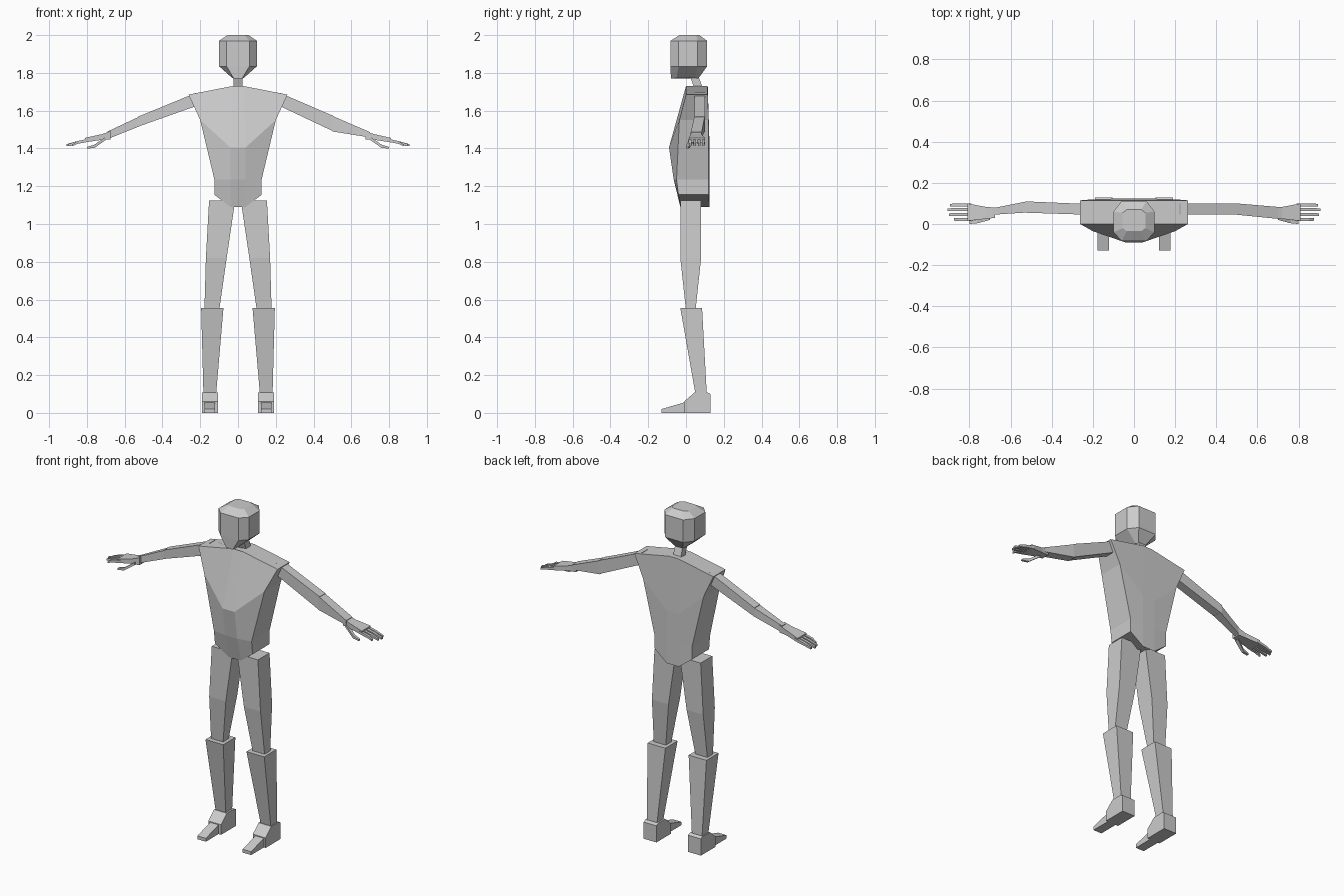
import bpy, bmesh

grey = bpy.data.materials.new("plain grey")
grey.diffuse_color = (0.6, 0.6, 0.6, 1)


def loft(name, rings):
    """Skin a list of equally long vertex loops and cap both ends."""
    bm = bmesh.new()
    loops = [[bm.verts.new(p) for p in ring] for ring in rings]
    n = len(loops[0])
    for a, b in zip(loops, loops[1:]):
        for i in range(n):
            j = (i + 1) % n
            bm.faces.new((a[i], a[j], b[j], b[i]))
    bm.faces.new(loops[0][::-1])
    bm.faces.new(loops[-1])
    bmesh.ops.recalc_face_normals(bm, faces=bm.faces)
    mesh = bpy.data.meshes.new(name)
    bm.to_mesh(mesh)
    bm.free()
    mesh.materials.append(grey)
    ob = bpy.data.objects.new(name, mesh)
    bpy.context.collection.objects.link(ob)


def upright(name, s, rows):
    """Four-sided limb; rows are z, x0, x1, y0, y1."""
    loft(name, [[(s * x0, y0, z), (s * x1, y0, z), (s * x1, y1, z), (s * x0, y1, z)]
                for z, x0, x1, y0, y1 in rows])


def sideways(name, s, rows):
    """Four-sided limb; rows are x, y0, y1, z0, z1."""
    loft(name, [[(s * x, y0, z0), (s * x, y1, z0), (s * x, y1, z1), (s * x, y0, z1)]
                for x, y0, y1, z0, z1 in rows])


def body_ring(mid, side, zm, zs, fm, fs, bm_, bs):
    """Eight points: middle and side pairs, front and back."""
    return [(-mid, fm, zm), (mid, fm, zm), (side, fs, zs), (side, bs, zs),
            (mid, bm_, zm), (-mid, bm_, zm), (-side, bs, zs), (-side, fs, zs)]


# Torso: shoulders, ribs, waist, hips
loft("torso", [
    body_ring(0.03, 0.262, 1.73, 1.685, 0.0, 0.0, 0.115, 0.115),
    body_ring(0.04, 0.20, 1.405, 1.55, -0.09, -0.035, 0.125, 0.12),
    body_ring(0.04, 0.125, 1.235, 1.235, -0.065, -0.05, 0.125, 0.12),
    body_ring(0.04, 0.125, 1.09, 1.155, -0.03, -0.04, 0.125, 0.12),
])

# Neck leans forward
loft("neck", [[(x, y + dy, z) for x, y in
               ((-0.025, 0), (0.025, 0), (0.025, 0.045), (-0.025, 0.045))]
              for z, dy in ((1.70, 0.05), (1.80, 0.015))])

# Head: crown, brow, jaw, chin
loft("head", [
    body_ring(0.035, 0.055, 2.0, 2.0, -0.035, -0.02, 0.07, 0.055),
    body_ring(0.06, 0.1, 1.97, 1.97, -0.082, -0.04, 0.112, 0.06),
    body_ring(0.06, 0.1, 1.835, 1.835, -0.082, -0.04, 0.112, 0.06),
    body_ring(0.022, 0.03, 1.77, 1.773, -0.08, -0.05, 0.065, 0.05),
])

for side, s in (("left", 1), ("right", -1)):
    # Legs
    upright(side + "_thigh", s, [(1.125, 0.015, 0.153, -0.03, 0.08),
                                 (0.82, 0.06, 0.17, -0.03, 0.08),
                                 (0.54, 0.10, 0.178, 0.0, 0.05)])
    upright(side + "_shin", s, [(0.555, 0.077, 0.195, -0.03, 0.085),
                                (0.10, 0.116, 0.183, 0.05, 0.11)])
    # Foot: heel block with a sloped front and a narrower toe wedge
    heel = [(0.13, 0), (0.13, 0.1), (0.115, 0.108), (0.045, 0.108), (-0.01, 0.06), (-0.01, 0)]
    toe = [(0.0, 0), (0.0, 0.058), (-0.13, 0.02), (-0.13, 0)]
    loft(side + "_heel", [[(s * x, y, z) for y, z in heel] for x in (0.105, 0.19)])
    loft(side + "_toe", [[(s * x, y, z) for y, z in toe] for x in (0.122, 0.178)])

    # Fingers
    for i, (y, tip) in enumerate(((0.022, 0.875), (0.046, 0.9), (0.07, 0.907), (0.092, 0.895))):
        sideways(f"{side}_finger_{i + 1}", s, [
            (0.79, y - 0.008, y + 0.008, 1.436, 1.452),
            (0.85, y - 0.008, y + 0.008, 1.424, 1.439),
            (tip, y - 0.006, y + 0.006, 1.412, 1.423)])
    # Thumb
    sideways(side + "_thumb", s, [(0.70, 0.02, 0.045, 1.445, 1.462),
                                  (0.76, 0.004, 0.02, 1.403, 1.42),
                                  (0.80, 0.0, 0.014, 1.399, 1.408)])
    # Hand
    sideways(side + "_hand", s, [(0.675, 0.03, 0.08, 1.448, 1.492),
                                 (0.72, 0.025, 0.083, 1.446, 1.476),
                                 (0.81, 0.015, 0.1, 1.432, 1.456)])

# Arms bend slightly differently on each side
sideways("left_upper_arm", 1, [(0.22, 0.045, 0.1, 1.625, 1.695),
                               (0.51, 0.045, 0.1, 1.488, 1.57)])
sideways("left_forearm", 1, [(0.50, 0.045, 0.1, 1.49, 1.572),
                             (0.70, 0.025, 0.083, 1.458, 1.486)])
sideways("right_upper_arm", -1, [(0.22, 0.045, 0.097, 1.625, 1.695),
                                 (0.53, 0.055, 0.11, 1.515, 1.568)])
sideways("right_forearm", -1, [(0.52, 0.056, 0.11, 1.518, 1.57),
                               (0.69, 0.045, 0.076, 1.45, 1.49)])
